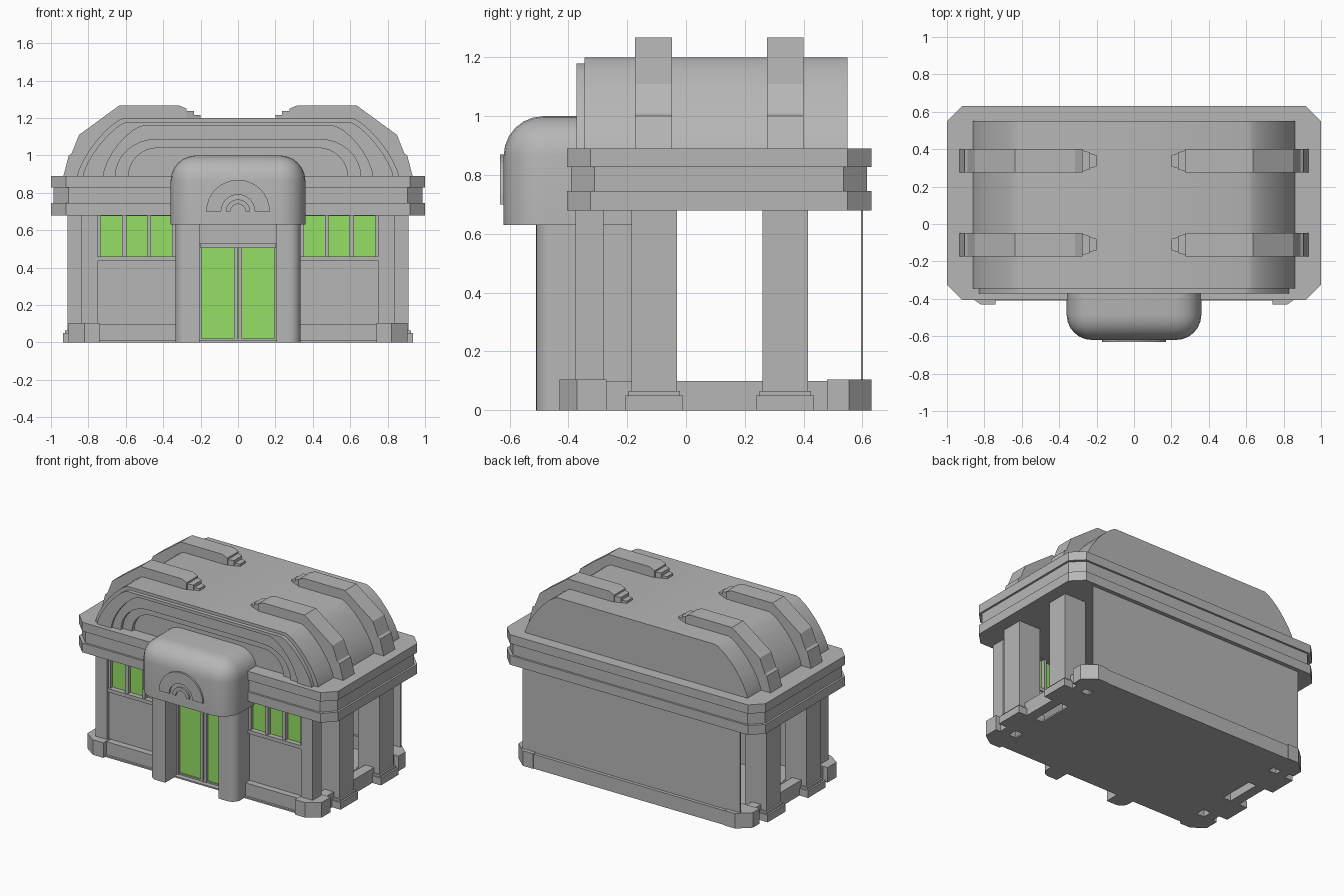
import bpy, bmesh, math

if "Cube" in bpy.data.objects:
    bpy.data.objects.remove(bpy.data.objects["Cube"])


def material(name, rgb):
    m = bpy.data.materials.new(name)
    m.diffuse_color = (*rgb, 1)
    m.use_nodes = True
    m.node_tree.nodes["Principled BSDF"].inputs["Base Color"].default_value = m.diffuse_color
    return m


GREY = material("stone grey", (0.47, 0.47, 0.47))
GREEN = material("window green", (0.3, 0.74, 0.13))


def finish(name, bm, mat=GREY, mirror=False, smooth=False):
    bmesh.ops.recalc_face_normals(bm, faces=bm.faces)
    me = bpy.data.meshes.new(name)
    bm.to_mesh(me)
    bm.free()
    me.materials.append(mat)
    ob = bpy.data.objects.new(name, me)
    bpy.context.collection.objects.link(ob)
    if mirror:
        ob.modifiers.new("mirror", 'MIRROR').use_clip = False
    if smooth:
        bpy.ops.object.select_all(action='DESELECT')
        ob.select_set(True)
        bpy.context.view_layer.objects.active = ob
        bpy.ops.object.shade_smooth_by_angle(angle=math.radians(32))
    return ob


def prism(name, pts, lo, hi, axis='z', **kw):
    """Extrude a 2D outline: axis 'y' reads points as x,z; axis 'z' as x,y."""
    bm = bmesh.new()
    place = (lambda u, v, t: (u, t, v)) if axis == 'y' else (lambda u, v, t: (u, v, t))
    a = [bm.verts.new(place(u, v, lo)) for u, v in pts]
    b = [bm.verts.new(place(u, v, hi)) for u, v in pts]
    bm.faces.new(a)
    bm.faces.new(b)
    for i in range(len(pts)):
        j = (i + 1) % len(pts)
        bm.faces.new((a[i], a[j], b[j], b[i]))
    return finish(name, bm, **kw)


def box(name, x0, x1, y0, y1, z0, z1, **kw):
    return prism(name, [(x0, y0), (x1, y0), (x1, y1), (x0, y1)], z0, z1, **kw)


def arch(w, flat, top, n, base=0.89, steps=8):
    """Arch line from right foot to left foot, with curved shoulders."""
    half = []
    for i in range(steps + 1):
        t = math.pi / 2 * i / steps
        c, s = max(math.cos(t), 0), math.sin(t)
        half.append((flat + (w - flat) * c ** (2 / n), base + (top - base) * s ** (2 / n)))
    return half + [(-x, z) for x, z in reversed(half)]


# Floor, plinth and curbs
box("floor", -0.74, 0.74, -0.41, 0.62, 0.0, 0.01)
box("front_plinth", 0.33, 0.76, -0.395, -0.33, 0, 0.1, mirror=True)
box("back_plinth", -0.76, 0.76, 0.58, 0.625, 0, 0.1)
box("side_curb", 0.80, 0.87, -0.28, 0.49, 0, 0.1, mirror=True)
for name, yo, ym, yi in (("front_corner_block", -0.43, -0.37, -0.27),
                         ("back_corner_block", 0.63, 0.555, 0.48)):
    prism(name, [(0.74, yo), (0.82, yo), (0.905, ym), (0.905, yi), (0.74, yi)],
          0, 0.105, mirror=True)

# Side columns with stepped feet
for y0, y1 in ((-0.185, -0.03), (0.26, 0.415)):
    box("column", 0.745, 0.912, y0, y1, 0.06, 0.69, mirror=True)
    box("column_foot", 0.725, 0.936, y0 - 0.02, y1 + 0.02, 0, 0.05, mirror=True)
    box("column_trim", 0.735, 0.924, y0 - 0.01, y1 + 0.01, 0.05, 0.065, mirror=True)

# Walls
box("back_wall", -0.84, 0.84, 0.595, 0.602, 0.0, 0.69)
box("corner_post", 0.75, 0.84, -0.375, -0.28, 0.1, 0.69, mirror=True)
box("front_wall", 0.32, 0.76, -0.35, -0.30, 0.0, 0.44, mirror=True)
box("window_sill", 0.32, 0.75, -0.37, -0.29, 0.435, 0.46, mirror=True)
box("window_head", 0.32, 0.75, -0.36, -0.30, 0.675, 0.69, mirror=True)
for x0, x1 in ((0.32, 0.352), (0.465, 0.482), (0.472, 0.484), (0.595, 0.62), (0.735, 0.76)):
    box("window_mullion", x0, x1, -0.36, -0.30, 0.45, 0.68, mirror=True)
box("window_glass", 0.34, 0.74, -0.335, -0.325, 0.455, 0.68, mat=GREEN, mirror=True)

# Entrance pylons with a rounded outer corner
r = 0.06
curve = [(0.335 - r + r * math.cos(a), -0.51 + r + r * math.sin(a))
         for a in [-math.pi / 2 + math.pi / 2 * i / 6 for i in range(7)]]
prism("entrance_pylon", [(0.205, -0.51)] + curve + [(0.335, -0.17), (0.205, -0.17)],
      0, 0.64, mirror=True, smooth=True)

# Double door
box("door_glass", -0.2, 0.2, -0.365, -0.355, 0.015, 0.51, mat=GREEN)
box("door_stile", 0.003, 0.022, -0.38, -0.34, 0, 0.51, mirror=True)
box("door_jamb", 0.194, 0.21, -0.38, -0.34, 0, 0.53, mirror=True)
box("door_threshold", -0.2, 0.2, -0.375, -0.345, 0, 0.02)
box("door_lintel", -0.2, 0.2, -0.39, -0.33, 0.505, 0.53)
box("door_transom", -0.21, 0.21, -0.37, -0.34, 0.53, 0.64)

# Rounded canopy above the door
bm = bmesh.new()
bmesh.ops.create_cube(bm, size=1)
for v in bm.verts:
    v.co = (v.co.x * 0.72, -0.62 if v.co.y < 0 else -0.17, 0.63 if v.co.z < 0 else 1.0)
edges = []
for e in bm.edges:
    mid = (e.verts[0].co + e.verts[1].co) / 2
    if mid.z > 0.64 and mid.y < -0.18:
        edges.append(e)
bmesh.ops.bevel(bm, geom=edges, offset=0.135, segments=6, profile=0.5, affect='EDGES')
finish("canopy", bm, smooth=True)


# Half-round emblem
def half_disc(radius):
    return [(radius * math.cos(math.pi * i / 16), 0.70 + radius * math.sin(math.pi * i / 16))
            for i in range(17)]


prism("emblem_ring", half_disc(0.17) + half_disc(0.09)[::-1], -0.632, -0.60, axis='y')
prism("emblem_centre", half_disc(0.065) + half_disc(0.04)[::-1], -0.632, -0.60, axis='y')


# Banded eaves with chamfered corners
def eave(inset):
    x, f, b, c = 1 - inset, -0.405 + inset, 0.63 - inset, 0.08
    return [(-x + c, f), (x - c, f), (x, f + c), (x, b - c),
            (x - c, b), (-x + c, b), (-x, b - c), (-x, f + c)]


for name, inset, z0, z1 in (("eave_lower", 0, 0.68, 0.745), ("eave_middle", 0.014, 0.745, 0.828),
                            ("eave_upper", 0, 0.828, 0.89)):
    prism(name, eave(inset), z0, z1)

# Vaulted roof, closed at the front by stepped arches
outer = arch(0.86, 0.61, 1.2, 1.35)
rim = arch(0.83, 0.595, 1.18, 1.35)
second = arch(0.72, 0.50, 1.16, 1.5)
third = arch(0.655, 0.44, 1.085, 2)
inner = arch(0.585, 0.43, 1.04, 2)
prism("roof", outer, -0.31, 0.55, axis='y', smooth=True)
prism("roof_edge", outer + second[::-1], -0.345, -0.31, axis='y', smooth=True)
prism("arch_rim", rim + second[::-1], -0.372, -0.31, axis='y', smooth=True)
prism("arch_band", second + third[::-1], -0.358, -0.31, axis='y', smooth=True)
prism("arch_inner", third + inner[::-1], -0.335, -0.31, axis='y', smooth=True)

# Roof ribs with stepped tips
rib = [(0.936, 0.88), (0.905, 1.0), (0.89, 1.01), (0.85, 1.11), (0.635, 1.267), (0.315, 1.267),
       (0.275, 1.25), (0.275, 1.18), (0.60, 1.17), (0.75, 1.05), (0.83, 0.88)]
for y0, y1 in ((-0.173, -0.047), (0.275, 0.4)):
    prism("roof_rib", rib, y0, y1, axis='y', mirror=True)
    m = (y0 + y1) / 2
    for x0, x1, w0, w1, z in ((0.235, 0.28, 0.045, 0.058, 1.238), (0.2, 0.24, 0.03, 0.042, 1.216)):
        prism("rib_tip", [(x0, m - w0), (x1, m - w1), (x1, m + w1), (x0, m + w0)],
              1.18, z, mirror=True)
